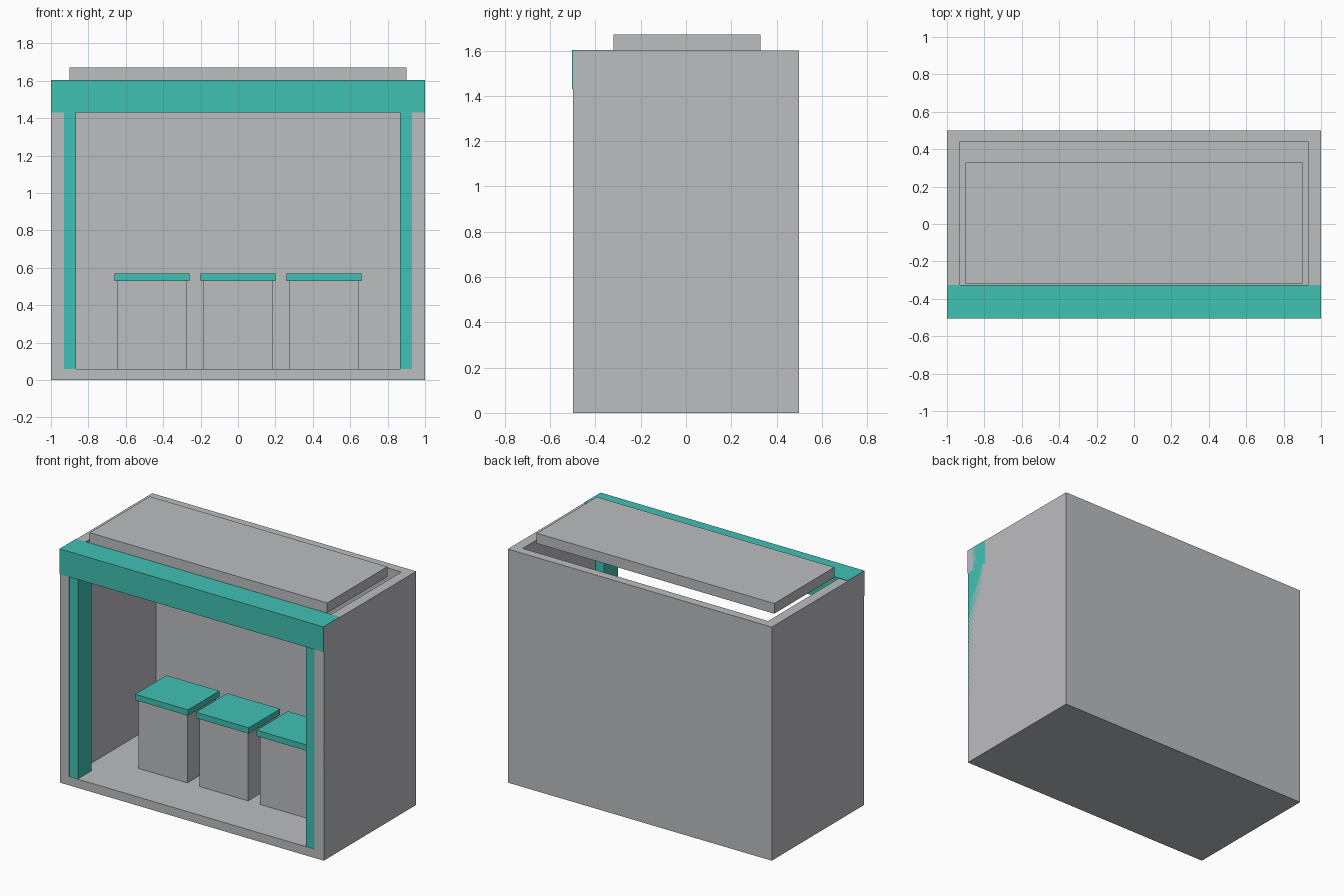
import bpy

if "Cube" in bpy.data.objects:
    bpy.data.objects.remove(bpy.data.objects["Cube"])


def material(name, rgb):
    m = bpy.data.materials.new(name)
    m.diffuse_color = (*rgb, 1.0)
    m.use_nodes = True
    m.node_tree.nodes["Principled BSDF"].inputs["Base Color"].default_value = m.diffuse_color
    return m


GREY = material("light_grey", (0.503, 0.509, 0.527))
TEAL = material("teal", (0.053, 0.539, 0.456))


def box(name, x, y, z, mat):
    """Box from (min, max) ranges on each axis."""
    bpy.ops.mesh.primitive_cube_add(size=1)
    ob = bpy.context.object
    ob.name = ob.data.name = name
    for v in ob.data.vertices:
        v.co = [r[0] if c < 0 else r[1] for c, r in zip(v.co, (x, y, z))]
    ob.data.materials.append(mat)
    return ob


# Booth shell: floor, two side walls and back wall, open at front and top
shell = box("booth_shell", (-1, 1), (-0.5, 0.5), (0, 1.6), GREY)
cutter = box("shell_cutter", (-0.93, 0.93), (-0.7, 0.44), (0.06, 1.8), GREY)
cutter.hide_render = True
mod = shell.modifiers.new("hollow", "BOOLEAN")
mod.operation = "DIFFERENCE"
mod.solver = "EXACT"
mod.object = cutter
bpy.context.view_layer.objects.active = shell
bpy.ops.object.modifier_apply(modifier=mod.name)
bpy.data.objects.remove(cutter)

# Roof slab hovering over the open top
box("roof_slab", (-0.9, 0.9), (-0.32, 0.33), (1.6, 1.67), GREY)

# Front frame: header beam and two posts
box("header_beam", (-1, 1), (-0.504, -0.325), (1.43, 1.603), TEAL)
for side, x in (("left", (-1, -0.865)), ("right", (0.865, 1))):
    box(f"{side}_post", x, (-0.497, -0.35), (0, 1.43), TEAL)

# Three stools in a row: block base with a thin overhanging seat
for i, cx in enumerate((-0.46, 0, 0.46), 1):
    box(f"stool_base_{i}", (cx - 0.185, cx + 0.185), (-0.155, 0.155), (0.06, 0.53), GREY)
    box(f"stool_seat_{i}", (cx - 0.2, cx + 0.2), (-0.17, 0.17), (0.53, 0.57), TEAL)
